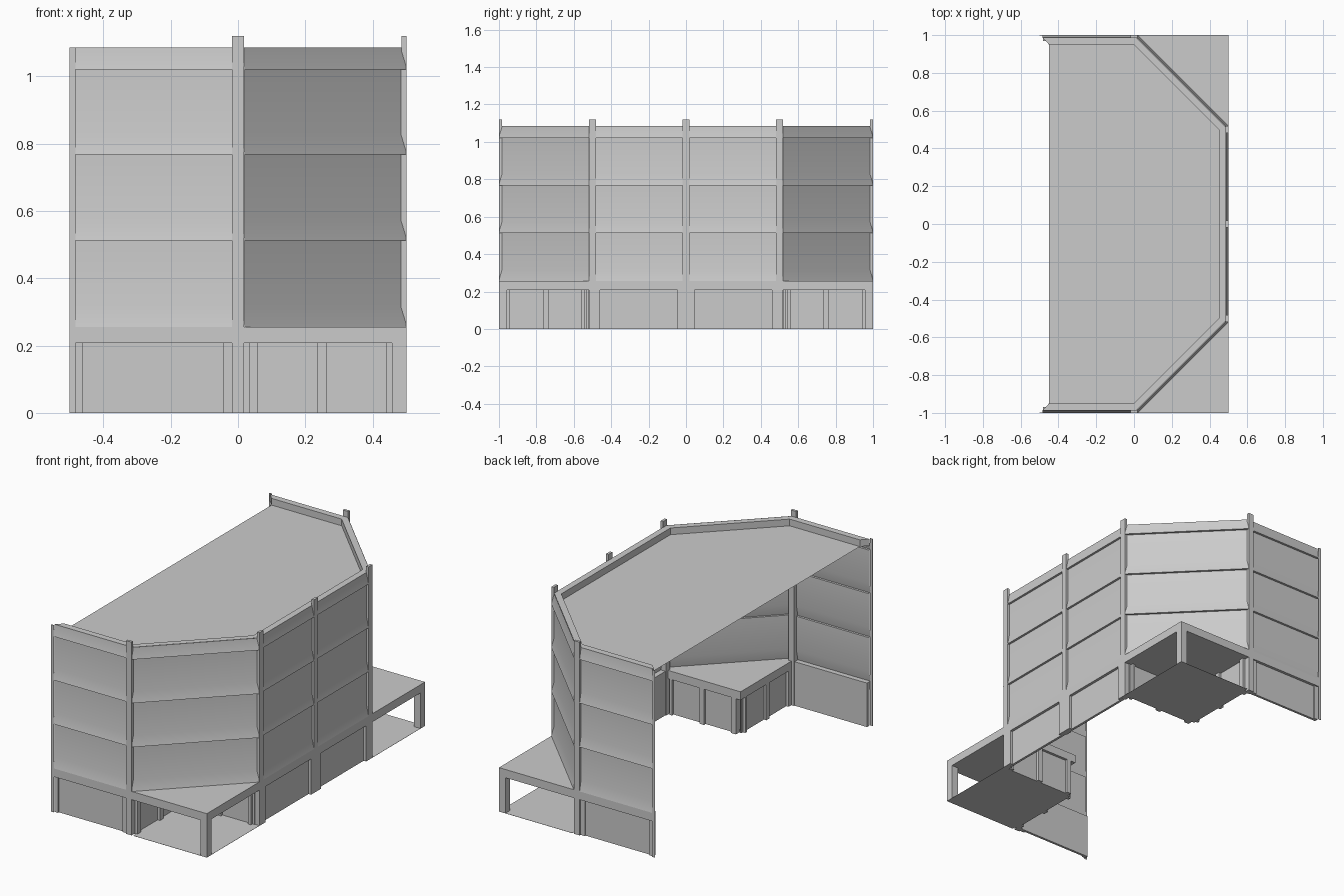
import bpy, bmesh, math
from mathutils import Vector

if "Cube" in bpy.data.objects:
    bpy.data.objects.remove(bpy.data.objects["Cube"], do_unlink=True)

mat = bpy.data.materials.new("plain grey")
mat.use_nodes = True
GREY = (0.6, 0.6, 0.6, 1)
mat.diffuse_color = GREY
mat.node_tree.nodes["Principled BSDF"].inputs["Base Color"].default_value = GREY

BEAM, DECK, ROOF, TOP, CAP = 0.207, 0.255, 1.046, 1.085, 1.12
FLOORS = [DECK, 0.512, 0.767, 1.02, TOP]
HALF = 0.0175  # half width of a pilaster
FLARE = 0.013  # how far the cladding kicks out at each floor line


def finish(name, bm, mirror=True, smooth=False):
    me = bpy.data.meshes.new(name)
    bm.to_mesh(me)
    bm.free()
    me.materials.append(mat)
    ob = bpy.data.objects.new(name, me)
    bpy.context.collection.objects.link(ob)
    if mirror:
        m = ob.modifiers.new("Mirror", 'MIRROR')
        m.use_axis = (False, True, False)
    if smooth:
        bpy.ops.object.select_all(action='DESELECT')
        ob.select_set(True)
        bpy.context.view_layer.objects.active = ob
        bpy.ops.object.shade_smooth_by_angle(angle=math.radians(30))
    return ob


def frame(p, q):
    """Origin, run direction, inward direction and length of a wall line."""
    p, q = Vector((*p, 0)), Vector((*q, 0))
    run = (q - p).normalized()
    return p, run, Vector((-run.y, run.x, 0)), (q - p).length


def block(bm, p, q, u, d, z):
    """Box along a wall line: u along it, d inward from it, z up."""
    o, run, inward, _ = frame(p, q)
    vs = [bm.verts.new(o + run * a + inward * b + Vector((0, 0, c)))
          for c in z for a, b in ((u[0], d[0]), (u[1], d[0]), (u[1], d[1]), (u[0], d[1]))]
    bm.faces.new(vs[3::-1])
    bm.faces.new(vs[4:])
    for i in range(4):
        j = (i + 1) % 4
        bm.faces.new((vs[i], vs[j], vs[j + 4], vs[i + 4]))


def blocks(name, p, q, items, mirror=True):
    bm = bmesh.new()
    for u, d, z in items:
        block(bm, p, q, u, d, z)
    return finish(name, bm, mirror)


def flared_cladding(name, p, q, trim, push):
    """Storey sheets that flare outward at each floor line."""
    o, run, inward, length = frame(p, q)
    prof = []
    for lo, hi in zip(FLOORS, FLOORS[1:]):
        prof += [(-push, lo), (FLARE - push, lo + .06), (FLARE - push, hi)]
    bm = bmesh.new()
    rows = [[bm.verts.new(o + run * u + inward * d + Vector((0, 0, z)))
             for u in (trim[0], length - trim[1])] for d, z in prof]
    for a, b in zip(rows, rows[1:]):
        bm.faces.new((a[0], a[1], b[1], b[0]))
    finish(name, bm, smooth=True)


# Wall lines of the front half; everything mirrors across y
FRONT = ((-.5, -1), (0, -1))
SLANT = ((0, -1), (.5, -.5))
SIDE = ((.5, -.5), (.5, 0))
PORCH_A = ((0, -1), (0, -.5))
PORCH_B = ((0, -.5), (.5, -.5))

# Upper storeys
flared_cladding("end_cladding", *FRONT, (.015, 0), 0)
flared_cladding("slanted_cladding", *SLANT, (.014, .014), .014)
flared_cladding("side_cladding", *SIDE, (0, 0), 0)

# Pilasters: slim above the roof, deeper below it
slim, deep = (0, .015), (0, .035)
for name, line, at in (("end_pilaster", FRONT, .5), ("side_pilaster", SIDE, 0)):
    u = (at - HALF, at + HALF)
    blocks(name, *line, [(u, slim, (ROOF, CAP)), (u, deep, (0, ROOF))])
mid = (.5 - HALF, .5 + HALF)
blocks("middle_pilaster", *SIDE,
       [(mid, slim, (ROOF, CAP)), (mid, deep, (0, ROOF))], mirror=False)
blocks("edge_pilaster", *FRONT, [((0, .018), (0, .003), (0, TOP))])

# Ground floor: beam, jambs and recessed panel in each bay
for name, line, jamb, start in (("end_bay", FRONT, .008, .018), ("side_bay", SIDE, 0, 0)):
    blocks(name + "_beam", *line, [((start, .5), (0, .03), (BEAM, DECK))])
    blocks(name + "_jambs", *line,
           [(u, (jamb, .02), (0, BEAM)) for u in ((.018, .04), (.455, .4825))])
    blocks(name + "_panel", *line, [((.018, .4825), (.016, .03), (0, BEAM))])

# Corner porches: inner walls, deck, floor and outer column
for name, line in (("porch_end_wall", PORCH_A), ("porch_side_wall", PORCH_B)):
    blocks(name + "_panel", *line, [((.03, .47), (-.02, -.015), (0, BEAM))])
    blocks(name + "_posts", *line,
           [(u, (-.035, 0), (0, BEAM)) for u in ((.03, .06), (.235, .265), (.44, .457))])
blocks("porch_deck", *PORCH_B, [((0, .5), (-.5, 0), (BEAM, DECK))])
blocks("porch_floor", *PORCH_B,
       [((.03, .5), (-.5, -.015), (0, .001)), ((.015, .03), (-.48, -.03), (0, .001))])
blocks("porch_column", *PORCH_B, [((.458, .5), (-.5, -.458), (0, BEAM))])

# Parapet coping with its inner face
outer = [(-.485, -.987), (.013, -.987), (.487, -.513), (.487, 0)]
inner = [(-.45, -.95), (0, -.95), (.45, -.5), (.45, 0)]
bm = bmesh.new()
o_top = [bm.verts.new((*p, TOP)) for p in outer]
i_top = [bm.verts.new((*p, TOP)) for p in inner]
i_low = [bm.verts.new((*p, ROOF)) for p in inner]
for i in range(3):
    bm.faces.new((o_top[i], o_top[i + 1], i_top[i + 1], i_top[i]))
    bm.faces.new((i_top[i], i_top[i + 1], i_low[i + 1], i_low[i]))
o_low = bm.verts.new((*outer[0], ROOF))
bm.faces.new((o_top[0], i_top[0], i_low[0], o_low))
finish("parapet", bm)

# Flat roof sheet
bm = bmesh.new()
bm.faces.new([bm.verts.new((*p, ROOF)) for p in inner + [(-.45, 0)]])
finish("roof", bm)
